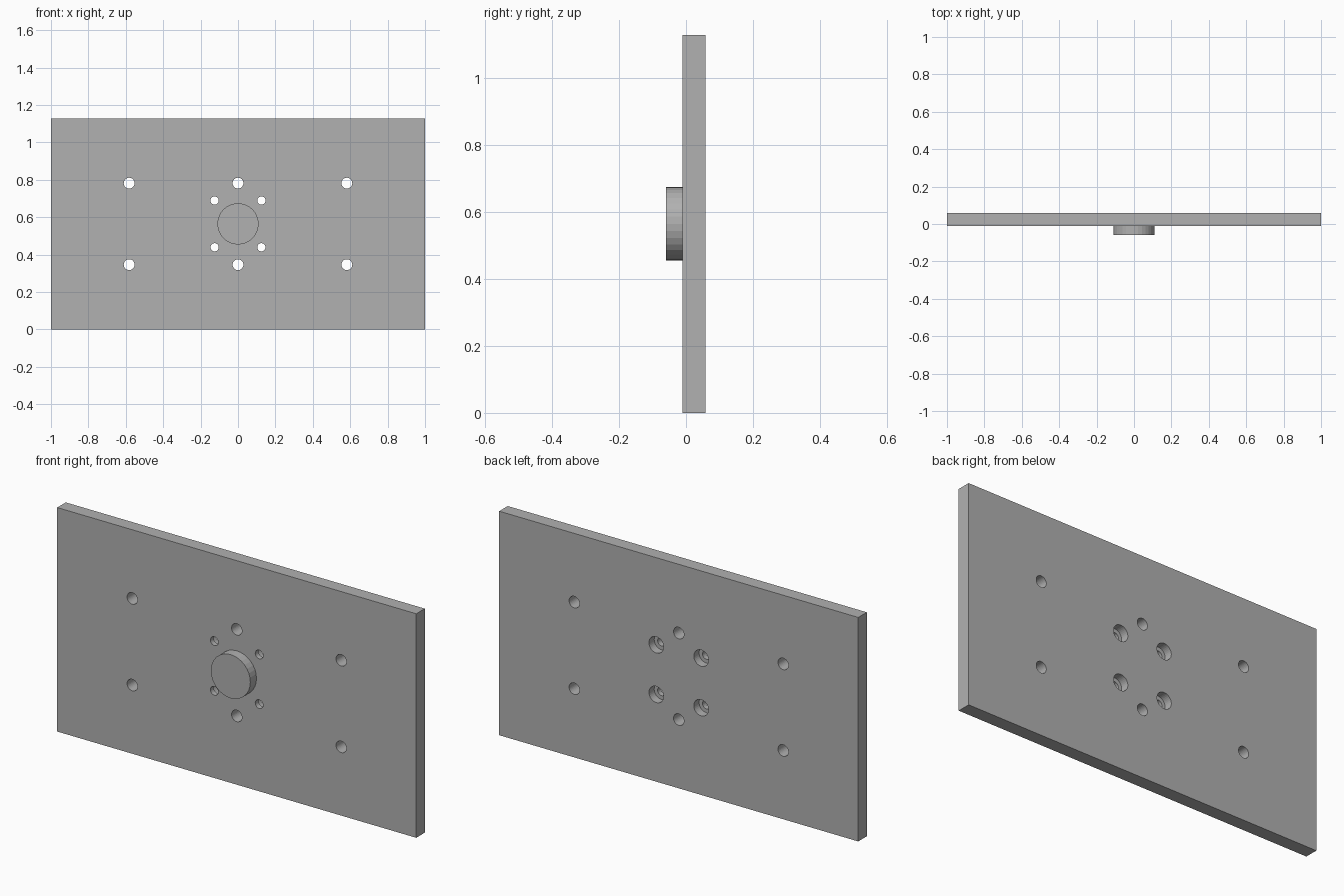
import bpy, bmesh, math
from mathutils import Matrix

if "Cube" in bpy.data.objects:
    bpy.data.objects.remove(bpy.data.objects["Cube"])

HEIGHT, FRONT, BACK = 1.128, -0.01, 0.058
MID = HEIGHT / 2


def make_object(name, bm):
    mesh = bpy.data.meshes.new(name)
    bm.to_mesh(mesh)
    bm.free()
    obj = bpy.data.objects.new(name, mesh)
    bpy.context.collection.objects.link(obj)
    obj.data.materials.append(grey)
    return obj


def cylinders(name, centres, radius, y0, y1, sides=32):
    """Cylinders along y at the given (x, z) centres, as one object."""
    bm = bmesh.new()
    for x, z in centres:
        m = Matrix.Translation((x, (y0 + y1) / 2, z)) @ Matrix.Rotation(math.pi / 2, 4, 'X')
        bmesh.ops.create_cone(bm, cap_ends=True, segments=sides, radius1=radius,
                              radius2=radius, depth=y1 - y0, matrix=m)
    return make_object(name, bm)


def combine(target, tool, operation):
    """Apply a boolean and discard the helper."""
    tool.hide_render = True
    mod = target.modifiers.new(tool.name, 'BOOLEAN')
    mod.object, mod.operation, mod.solver = tool, operation, 'EXACT'
    bpy.context.view_layer.objects.active = target
    bpy.ops.object.modifier_apply(modifier=mod.name)
    bpy.data.objects.remove(tool, do_unlink=True)


# Dark grey metal
grey = bpy.data.materials.new("dark_grey")
grey.diffuse_color = (0.44, 0.44, 0.44, 1)
grey.use_nodes = True
grey.node_tree.nodes["Principled BSDF"].inputs["Base Color"].default_value = grey.diffuse_color

# Rectangular plate
bm = bmesh.new()
m = Matrix.Translation((0, (FRONT + BACK) / 2, MID)) @ Matrix.Diagonal((2, BACK - FRONT, HEIGHT, 1))
bmesh.ops.create_cube(bm, size=1, matrix=m)
plate = make_object("mounting_plate", bm)

# Round, flat-faceted locating boss on the front
combine(plate, cylinders("boss", [(0, MID)], 0.11, -0.059, 0.01), 'UNION')

# Six through holes, and four screw holes counterbored from the back
large = [(x, MID + s * 0.218) for x in (-0.582, 0, 0.582) for s in (-1, 1)]
small = [(sx * 0.125, MID + sz * 0.125) for sx in (-1, 1) for sz in (-1, 1)]
combine(plate, cylinders("through_holes", large, 0.029, -0.1, 0.1), 'DIFFERENCE')
combine(plate, cylinders("screw_holes", small, 0.022, -0.1, 0.1), 'DIFFERENCE')
combine(plate, cylinders("counterbores", small, 0.041, 0.016, 0.1), 'DIFFERENCE')
